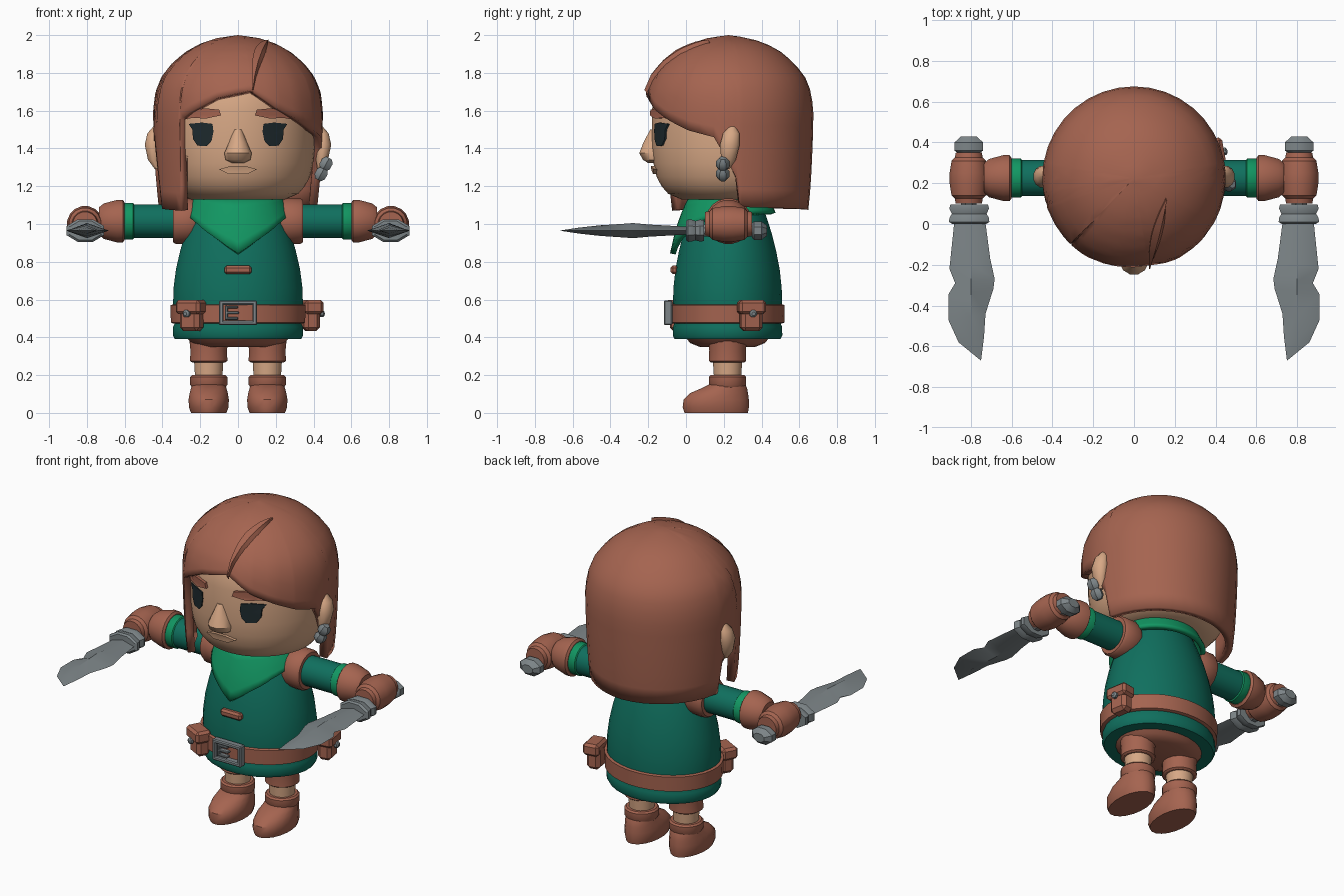
import bpy, bmesh, math
from mathutils import Vector, Matrix

if "Cube" in bpy.data.objects:
    bpy.data.objects.remove(bpy.data.objects["Cube"])

CY = 0.225  # depth of the character's vertical axis


def material(name, rgb):
    m = bpy.data.materials.new(name)
    m.diffuse_color = (*rgb, 1)
    m.use_nodes = True
    m.node_tree.nodes["Principled BSDF"].inputs["Base Color"].default_value = m.diffuse_color
    return m


BROWN = material("leather_brown", (0.376, 0.127, 0.080))
SKIN = material("skin", (0.68, 0.39, 0.235))
GREEN = material("dark_green", (0.005, 0.160, 0.112))
BRIGHT = material("bright_green", (0.006, 0.305, 0.122))
GREY = material("steel_grey", (0.205, 0.235, 0.246))
DARK = material("eye_dark", (0.013, 0.023, 0.027))


def finish(name, mat, bm, recalc=True):
    bmesh.ops.remove_doubles(bm, verts=bm.verts, dist=0.0005)
    if recalc:
        bmesh.ops.recalc_face_normals(bm, faces=bm.faces)
    me = bpy.data.meshes.new(name)
    bm.to_mesh(me)
    bm.free()
    ob = bpy.data.objects.new(name, me)
    bpy.context.collection.objects.link(ob)
    me.materials.append(mat)
    return ob


def interp(pts, v):
    """Piecewise linear lookup in (key, value) pairs sorted by key."""
    for (a, fa), (b, fb) in zip(pts, pts[1:]):
        if v <= b:
            return fa + (fb - fa) * max(0, (v - a)) / (b - a)
    return pts[-1][1]


def loft(name, mat, rings, axis="z", n=24):
    """Stack of ellipses (position, centre a, centre b, radius a, radius b) along an axis."""
    bm, loops = bmesh.new(), []
    for p, ca, cb, ra, rb in rings:
        loop = []
        for i in range(n):
            t = 2 * math.pi * (i + 0.5) / n
            a, b = ca + ra * math.cos(t), cb + rb * math.sin(t)
            loop.append(bm.verts.new({"z": (a, b, p), "x": (p, a, b), "y": (a, p, b)}[axis]))
        loops.append(loop)
    for lo, hi in zip(loops, loops[1:]):
        for i in range(n):
            k = (i + 1) % n
            bm.faces.new((lo[i], lo[k], hi[k], hi[i]))
    bm.faces.new(loops[0])
    bm.faces.new(loops[-1])
    return finish(name, mat, bm)


def curtain(name, mat, prof, edge, top, thick, sy=1.0, rows=12, power=1.7):
    """Lathed sheet whose lower edge height follows the angle (0 = front)."""
    angles = sorted(set(range(-180, 180, 10)) | {a for a, _ in edge if a < 180})
    bm, cols = bmesh.new(), []
    for a in angles:
        t, zb, col = math.radians(a), interp(edge, a), []
        for j in range(rows + 1):
            z = top - (top - zb) * (j / rows) ** power
            r = interp(prof, z)
            col.append(bm.verts.new((r * math.sin(t), CY - sy * r * math.cos(t), z)))
        cols.append(col)
    for i, c in enumerate(cols):
        d = cols[(i + 1) % len(cols)]
        for j in range(rows):
            bm.faces.new((c[j], c[j + 1], d[j + 1], d[j]))
    ob = finish(name, mat, bm, recalc=False)
    mod = ob.modifiers.new("thickness", "SOLIDIFY")
    mod.thickness, mod.offset = thick, -1
    return ob


def box(name, mat, loc, size, turn=0.0, bevel=0.012, tilt=0.0):
    bm = bmesh.new()
    bmesh.ops.create_cube(bm, size=1)
    bmesh.ops.scale(bm, vec=size, verts=bm.verts)
    bmesh.ops.bevel(bm, geom=bm.edges[:], offset=bevel, segments=1, affect="EDGES")
    rot = Matrix.Rotation(turn, 4, "Z") @ Matrix.Rotation(tilt, 4, "Y")
    bm.transform(Matrix.Translation(loc) @ rot)
    return finish(name, mat, bm)


# Head and face
HEAD = [(1.13, 0.25), (1.16, 0.32), (1.2, 0.355), (1.25, 0.382), (1.32, 0.398), (1.4, 0.407),
        (1.6, 0.407), (1.7, 0.39), (1.8, 0.335), (1.88, 0.24), (1.93, 0.08)]
loft("head", SKIN, [(z, 0, CY, r, r) for z, r in HEAD], n=48)


def face_plate(name, mat, outline, out):
    """Plate hugging the front of the head, from an (x, z) outline."""
    def at(x, z, d):
        return (x, CY - math.sqrt(interp(HEAD, z) ** 2 - x * x) - d, z)
    n = len(outline)
    mid = [sum(p[k] for p in outline) / n for k in (0, 1)]
    bm = bmesh.new()
    c = bm.verts.new(at(*mid, out))
    f = [bm.verts.new(at(*p, out)) for p in outline]
    b = [bm.verts.new(at(*p, -0.02)) for p in outline]
    for i in range(n):
        k = (i + 1) % n
        bm.faces.new((c, f[i], f[k]))
        bm.faces.new((f[i], b[i], b[k], f[k]))
    return finish(name, mat, bm)


EYE = [(0.135, 1.53), (0.19, 1.537), (0.262, 1.53), (0.242, 1.5), (0.238, 1.45), (0.215, 1.415),
       (0.165, 1.412), (0.14, 1.44), (0.13, 1.49)]
BROW = [(0.09, 1.575), (0.1, 1.605), (0.17, 1.612), (0.25, 1.605), (0.34, 1.56), (0.33, 1.545),
        (0.24, 1.562), (0.17, 1.558)]
for s, side in ((1, "right"), (-1, "left")):
    face_plate(side + "_eye", DARK, [(s * x, z) for x, z in EYE], 0.008)
    face_plate(side + "_brow", BROWN, [(s * x, z) for x, z in BROW], 0.02)
    loft(side + "_ear", SKIN, [(z, s * x, y, rx, ry) for z, x, y, rx, ry in (
        (1.29, 0.43, 0.215, 0.01, 0.015), (1.34, 0.445, 0.225, 0.033, 0.04),
        (1.42, 0.45, 0.232, 0.045, 0.054), (1.48, 0.445, 0.24, 0.036, 0.045),
        (1.52, 0.435, 0.245, 0.01, 0.015))], n=12)
face_plate("mouth", SKIN, [(-0.1, 1.29), (-0.04, 1.307), (0.04, 1.307), (0.1, 1.29),
                           (0.05, 1.265), (-0.05, 1.265)], 0.018)
loft("nose", SKIN, [(1.322, 0, -0.17, 0.03, 0.03), (1.34, 0, -0.17, 0.068, 0.06),
                    (1.375, 0, -0.17, 0.075, 0.08), (1.43, 0, -0.17, 0.05, 0.058),
                    (1.5, 0, -0.17, 0.022, 0.02)], n=12)
for x, z in ((0.44, 1.265), (0.466, 1.318)):
    bead = loft("earring_bead", GREY, [(-0.035, 0, 0, 0.02, 0.02), (-0.015, 0, 0, 0.036, 0.036),
                                       (0.015, 0, 0, 0.036, 0.036), (0.035, 0, 0, 0.02, 0.02)], n=6)
    bead.location, bead.rotation_euler = (x, 0.195, z), (0, 0.5, 0)

# Hair with a parted fringe, a long left lock and notches for the ears
HAIR = [(1.07, 0.422), (1.2, 0.435), (1.4, 0.445), (1.6, 0.45), (1.7, 0.437), (1.78, 0.405),
        (1.85, 0.35), (1.91, 0.28), (1.955, 0.2), (1.985, 0.11), (2.0, 0.0)]
EDGE = [(-180, 1.075), (-98, 1.085), (-95, 1.27), (-88, 1.42), (-82, 1.46), (-76, 1.3),
        (-72, 1.08), (-45, 1.07), (-44, 1.2), (-43, 1.55), (-35, 1.59), (-15, 1.665), (9, 1.71),
        (27, 1.615), (45, 1.55), (62, 1.495), (80, 1.46), (86, 1.38), (95, 1.25), (98, 1.09),
        (180, 1.075)]
curtain("hair", BROWN, HAIR, EDGE, 2.0, 0.045, rows=16)

# Raised parting on the crown
bm, rows = bmesh.new(), []
height = sorted((r, z) for z, r in HAIR if z >= 1.6)
for i in range(11):
    t = i / 10
    w = 0.004 + 0.026 * math.sin(math.pi * t)
    row = []
    for k, lift in ((-1, 0.016), (0.2, 0.018), (1, -0.006)):
        x, y = 0.075 + 0.08 * t + k * w, -0.205 + 0.325 * t - CY
        z = interp(height, min(math.hypot(x, y), 0.44))
        n = Vector((x, y, z - 1.5)).normalized()
        row.append(bm.verts.new(Vector((x, y + CY, z)) + n * lift))
    n = Vector((0, 0.02, -0.03))
    row.append(bm.verts.new(row[0].co + n))
    rows.append(row)
for a, b in zip(rows, rows[1:]):
    for k in range(4):
        m = (k + 1) % 4
        bm.faces.new((a[k], a[m], b[m], b[k]))
finish("hair_parting", BROWN, bm)

# Tunic, belt and neckerchief
TUNIC = [(0.39, 0.335), (0.41, 0.347), (0.455, 0.345), (0.47, 0.338), (0.58, 0.345), (0.66, 0.343),
         (0.76, 0.33), (0.86, 0.307), (0.95, 0.28), (1.04, 0.245), (1.12, 0.21), (1.15, 0.17)]
loft("tunic", GREEN, [(z, 0, 0.22, r, r * 0.84) for z, r in TUNIC], n=32)
loft("shorts_seat", BROWN, [(0.35, 0, 0.22, 0.2, 0.15), (0.37, 0, 0.22, 0.25, 0.2),
                            (0.42, 0, 0.22, 0.29, 0.24)])
loft("belt", BROWN, [(z, 0, 0.22, r, r * 0.845) for z, r in (
    (0.472, 0.34), (0.478, 0.357), (0.57, 0.36), (0.576, 0.34))], n=32)
loft("neck", SKIN, [(1.08, 0, CY, 0.19, 0.17), (1.16, 0, CY, 0.19, 0.17)])
curtain("neckerchief", BRIGHT, [(0.84, 0.345), (0.98, 0.31), (1.08, 0.268), (1.14, 0.235)],
        [(-180, 1.06), (-75, 1.06), (-45, 1.0), (-20, 0.92), (0, 0.845), (20, 0.92), (45, 1.0),
         (75, 1.06), (180, 1.06)], 1.14, 0.03, sy=0.9, rows=5, power=1)
box("chest_tab", BROWN, (0, -0.062, 0.757), (0.145, 0.04, 0.045))

# Buckle: frame and prongs
for z in (0.476, 0.584):
    box("buckle_bar", GREY, (0, -0.095, z), (0.2, 0.045, 0.024), bevel=0.006)
for x in (-0.088, 0.088):
    box("buckle_post", GREY, (x, -0.095, 0.53), (0.024, 0.045, 0.13), bevel=0.006)
box("buckle_hinge", GREY, (-0.062, -0.095, 0.53), (0.016, 0.03, 0.075), bevel=0.004)
for z, w in ((0.56, 0.06), (0.53, 0.07), (0.5, 0.06)):
    box("buckle_prong", GREY, (-0.03, -0.095, z), (w, 0.03, 0.014), bevel=0.004)

# Belt pouches
for x, y, deg in ((-0.245, -0.03, -28), (0.385, 0.345, 100)):
    a = math.radians(deg)
    d = Vector((math.sin(a), -math.cos(a), 0))
    base = Vector((x, y, 0))
    box("pouch_body", BROWN, base + Vector((0, 0, 0.505)), (0.115, 0.085, 0.145), a, 0.02)
    box("pouch_flap", BROWN, base + d * 0.008 + Vector((0, 0, 0.56)), (0.145, 0.1, 0.075), a, 0.015)
    button = loft("pouch_button", GREY, [(-0.01, 0, 0, 0.02, 0.02), (0.006, 0, 0, 0.02, 0.02),
                                         (0.014, 0, 0, 0.01, 0.01)], "y", 8)
    button.location = base + d * 0.06 + Vector((0, 0, 0.525))
    button.rotation_euler = (0, 0, a + math.pi)

# Blade outlines: outer and inner edges as (x, y), from guard to tip
OUTER = [(0.88, 0.02), (0.905, -0.22), (0.877, -0.29), (0.91, -0.345), (0.91, -0.47), (0.86, -0.58)]
INNER = [(0.73, 0.02), (0.705, -0.17), (0.683, -0.27), (0.69, -0.32), (0.728, -0.44), (0.735, -0.55)]
RIDGE = [0.02, 0.032, 0.04, 0.036, 0.028, 0.016]
ZB = 0.965

for s, side in ((1, "right"), (-1, "left")):
    def limb(part, mat, rings, axis="x", n=20, pre=side):
        return loft(pre + "_" + part, mat, rings, axis, n)

    def tube(part, mat, pts):  # round section along the arm
        return limb(part, mat, [(s * x, CY, 1.015, r, r) for x, r in pts])

    # Arm
    tube("shoulder_band", BROWN, [(0.22, 0.11), (0.25, 0.122), (0.33, 0.122), (0.345, 0.112)])
    tube("sleeve", GREEN, [(0.3, 0.09), (0.57, 0.09)])
    tube("cuff", BRIGHT, [(0.55, 0.09), (0.555, 0.097), (0.6, 0.097), (0.615, 0.09)])
    tube("gauntlet", BROWN, [(0.6, 0.1), (0.61, 0.114), (0.64, 0.114), (0.71, 0.095), (0.735, 0.075)])
    limb("fist", BROWN, [(y, s * 0.81, 1.0, r, r) for y, r in (
        (0.1, 0.065), (0.125, 0.07), (0.14, 0.086), (0.2, 0.096), (0.25, 0.096), (0.31, 0.086),
        (0.325, 0.07), (0.35, 0.065))], "y", 16)

    # Sword: hilt, guard, pommel and ridged blade
    limb("hilt", GREY, [(0.05, s * 0.81, ZB, 0.04, 0.035), (0.38, s * 0.81, ZB, 0.04, 0.035)], "y", 8)
    limb("guard", GREY, [(y, s * 0.808, ZB, r, r * 0.6) for y, r in (
        (0.0, 0.09), (0.01, 0.107), (0.03, 0.105), (0.05, 0.092), (0.075, 0.105), (0.095, 0.1))], "y", 8)
    limb("pommel", GREY, [(y, s * 0.81, ZB, r, r * 0.7) for y, r in (
        (0.35, 0.06), (0.36, 0.076), (0.4, 0.076), (0.43, 0.04))], "y", 8)
    bm, secs = bmesh.new(), []
    for (xo, yo), (xi, yi), h in zip(OUTER, INNER, RIDGE):
        xm, ym = 0.8 if h > 0.02 else (xo + xi) / 2, (yo + yi) / 2
        secs.append([bm.verts.new(v) for v in (
            (s * xo, yo, ZB), (s * xm, ym, ZB + h), (s * xi, yi, ZB), (s * xm, ym, ZB - h))])
    tip = bm.verts.new((s * 0.75, -0.67, ZB))
    for a, b in zip(secs, secs[1:]):
        for k in range(4):
            m = (k + 1) % 4
            bm.faces.new((a[k], a[m], b[m], b[k]))
    for k in range(4):
        bm.faces.new((secs[-1][k], secs[-1][(k + 1) % 4], tip))
    bm.faces.new(secs[0])
    finish(side + "_blade", GREY, bm)

    # Leg and boot
    def stack(part, mat, pts):
        return limb(part, mat, [(z, s * 0.155, 0.22, r, r) for z, r in pts], "z")

    stack("shorts_leg", BROWN, [(0.268, 0.09), (0.275, 0.1), (0.33, 0.098), (0.4, 0.105)])
    stack("knee", SKIN, [(0.17, 0.072), (0.3, 0.08)])
    stack("boot_cuff", BROWN, [(0.13, 0.088), (0.15, 0.1), (0.19, 0.1), (0.2, 0.09)])
    limb("boot_foot", BROWN, [(z, s * 0.155, (f + b) / 2, w, (b - f) / 2) for z, f, b, w in (
        (0.0, -0.01, 0.33, 0.095), (0.03, -0.02, 0.335, 0.106), (0.07, -0.015, 0.335, 0.108),
        (0.105, 0.02, 0.33, 0.102), (0.13, 0.08, 0.325, 0.095), (0.15, 0.12, 0.315, 0.09))], "z")

# Smooth shading with sharp edges kept
for ob in bpy.context.scene.objects:
    ob.select_set(True)
    bpy.context.view_layer.objects.active = ob
bpy.ops.object.shade_smooth_by_angle(angle=math.radians(35))
